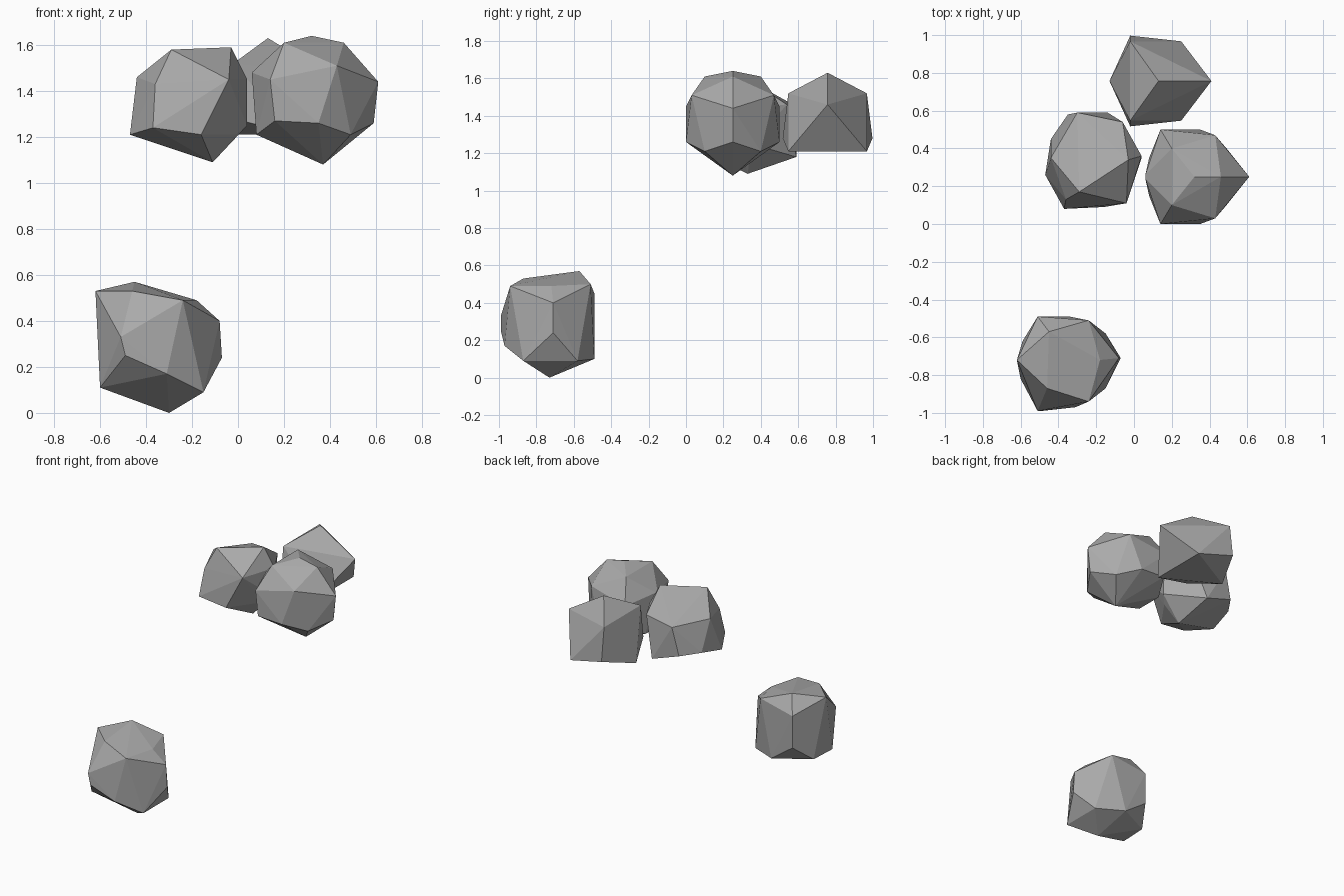
import bpy
import bmesh
from mathutils import Vector

default_cube = bpy.data.objects.get("Cube")
if default_cube:
    bpy.data.objects.remove(default_cube, do_unlink=True)

# One plain stone colour shared by every rock
stone = bpy.data.materials.new("stone_grey")
stone.use_nodes = True
stone_colour = (0.4, 0.4, 0.4, 1)
stone.diffuse_color = stone_colour
stone.node_tree.nodes["Principled BSDF"].inputs["Base Color"].default_value = stone_colour


def make_rock(name, centre, corners, symmetric=False):
    """Wrap a faceted stone around its corners, given in hundredths from the centre."""
    points = [Vector(corner) * 0.01 for corner in corners]
    if symmetric:
        points += [Vector((p.x, -p.y, p.z)) for p in points if p.y]
    bm = bmesh.new()
    for point in points:
        bm.verts.new(point)
    hull = bmesh.ops.convex_hull(bm, input=bm.verts[:])
    unused = [item for item in hull["geom_interior"] if isinstance(item, bmesh.types.BMVert)]
    bmesh.ops.delete(bm, geom=unused, context="VERTS")
    bmesh.ops.recalc_face_normals(bm, faces=bm.faces[:])
    mesh = bpy.data.meshes.new(name)
    bm.to_mesh(mesh)
    bm.free()
    mesh.materials.append(stone)
    for polygon in mesh.polygons:
        polygon.use_smooth = False
    rock = bpy.data.objects.new(name, mesh)
    rock.location = centre
    bpy.context.scene.collection.objects.link(rock)
    return rock


# Low rock lying on the ground at the front
make_rock("low_front_rock", (-0.34, -0.74, 0.28), [
    (-11, 17, 29), (-28, 2, 25), (-12, -13, 25), (10, -20, 21),
    (16, 2, 21), (10, 23, 22), (-17, 25, 17), (26, 3, 12),
    (-17, -25, 5), (-15, -25, -3), (27, 3, -4), (-17, 25, -6),
    (3, -23, -11), (-26, -8, -17), (-25, 12, -17), (0, 25, -18),
    (19, 16, -19), (19, -13, -19), (4, 1, -28),
])

# Raised cluster: left-hand rock
make_rock("raised_left_rock", (-0.21, 0.34, 1.34), [
    (18, 0, 25), (-8, -17, 24), (-23, 1, 12), (15, 20, 12),
    (-9, 25, 11), (25, 2, 11), (17, -23, 11), (-15, -21, 9),
    (25, 1, -9), (-14, 24, -9), (-23, 11, -9), (-16, -26, -10),
    (-26, -8, -13), (5, -25, -13), (20, -4, -13), (7, 25, -16),
    (10, -1, -25),
])

# Raised cluster: right-hand rock, mirrored front to back
make_rock("raised_right_rock", (0.33, 0.25, 1.36), [
    (-1, 0, 28), (13, 0, 25), (-13, -15, 25), (10, -22, 15),
    (-27, -1, 12), (-19, -25, 9), (28, 0, 8), (-17, -25, -9),
    (2, -25, -10), (26, 0, -10), (16, -15, -15), (-25, -10, -15),
    (4, 0, -28),
], symmetric=True)

# Raised cluster: blocky rear rock, mirrored front to back
make_rock("raised_rear_rock", (0.14, 0.757, 1.42), [
    (-1, 0, 21), (27, 0, 4), (-16, -21, 10),
    (-16, -24, -14), (11, -21, -21), (-27, 0, -21),
], symmetric=True)
